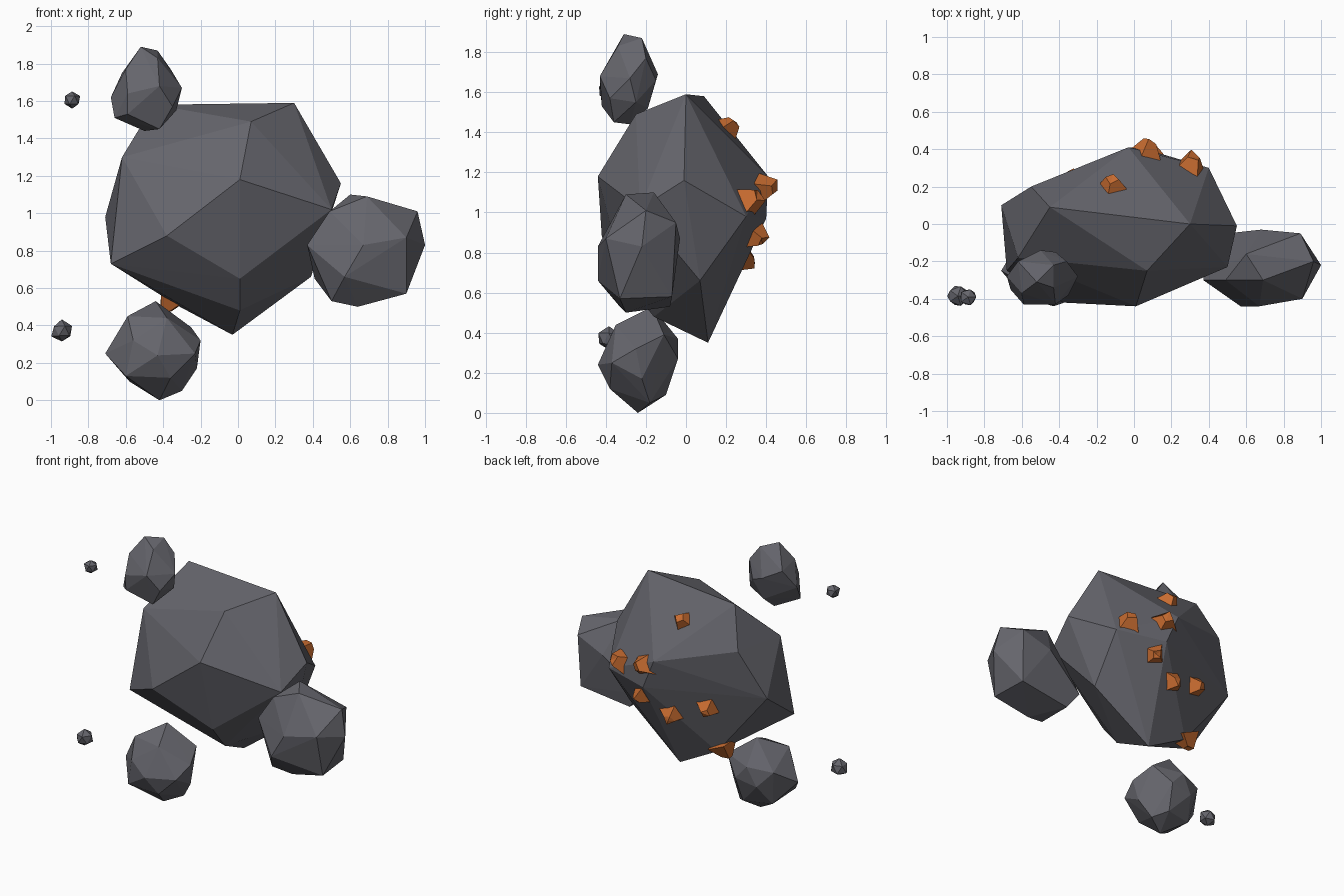
import bpy
import bmesh
import random
from mathutils import Vector, Matrix
from mathutils.bvhtree import BVHTree

random.seed(4)
default_cube = bpy.data.objects.get("Cube")
if default_cube:
    bpy.data.objects.remove(default_cube, do_unlink=True)


def make_material(name, colour):
    material = bpy.data.materials.new(name)
    material.use_nodes = True
    material.diffuse_color = colour
    shader = next(n for n in material.node_tree.nodes if n.type == "BSDF_PRINCIPLED")
    shader.inputs["Base Color"].default_value = colour
    shader.inputs["Roughness"].default_value = 0.9
    return material


stone = make_material("dark grey stone", (0.13, 0.13, 0.15, 1))
ore = make_material("orange ore", (0.58, 0.15, 0.03, 1))


def finish(bm, name, material):
    """Turn a bmesh into a flat shaded object."""
    bmesh.ops.recalc_face_normals(bm, faces=bm.faces)
    mesh = bpy.data.meshes.new(name)
    bm.to_mesh(mesh)
    bm.free()
    mesh.materials.append(material)
    obj = bpy.data.objects.new(name, mesh)
    bpy.context.collection.objects.link(obj)
    return obj


def hull(corners):
    """Faceted boulder: the convex hull of its corner points."""
    bm = bmesh.new()
    for corner in corners:
        bm.verts.new(corner)
    result = bmesh.ops.convex_hull(bm, input=bm.verts)
    loose = {e for e in result["geom_interior"] + result["geom_unused"]
             if isinstance(e, bmesh.types.BMVert)}
    bmesh.ops.delete(bm, geom=list(loose), context="VERTS")
    bmesh.ops.recalc_face_normals(bm, faces=bm.faces)
    return bm


# Main rock: front, top, sides, back and underside corners
main_corners = [
    (0.01, -0.44, 1.18), (0.07, -0.25, 1.49), (-0.38, -0.42, 0.88), (0.01, -0.3, 0.65),
    (0.3, 0, 1.59), (-0.45, 0.09, 1.58),
    (0.55, -0.01, 1.16), (0.5, -0.23, 1.02), (0.39, 0.07, 0.66),
    (-0.62, -0.18, 1.3), (-0.71, 0.1, 0.98), (-0.68, -0.25, 0.73), (-0.55, 0.2, 1.31),
    (-0.03, 0.41, 1.18), (0.06, 0.4, 0.97), (0.4, 0.3, 0.98),
    (0.01, -0.16, 0.48), (-0.03, 0.11, 0.35), (-0.33, 0.12, 0.51),
]

# Three loose boulders around it
side_corners = [
    (0.67, -0.44, 0.83), (0.57, -0.44, 0.66), (0.9, -0.4, 0.87), (0.37, -0.3, 0.83),
    (0.41, -0.06, 0.65), (0.5, -0.33, 0.53), (0.64, -0.3, 0.5), (0.9, -0.33, 0.57),
    (0.88, -0.07, 0.58), (1, -0.22, 0.83), (0.96, -0.2, 1.01), (0.69, -0.3, 1.09),
    (0.6, -0.16, 1.1), (0.49, -0.3, 1.01), (0.89, -0.05, 0.95), (0.68, -0.03, 0.87),
    (0.5, -0.08, 0.53),
]
upper_corners = [
    (-0.52, -0.31, 1.89), (-0.43, -0.22, 1.87), (-0.3, -0.28, 1.67), (-0.33, -0.25, 1.55),
    (-0.42, -0.36, 1.45), (-0.5, -0.28, 1.44), (-0.66, -0.35, 1.51), (-0.68, -0.28, 1.62),
    (-0.62, -0.2, 1.75), (-0.5, -0.14, 1.69), (-0.42, -0.15, 1.66), (-0.42, -0.43, 1.68),
    (-0.59, -0.43, 1.64), (-0.48, -0.19, 1.52), (-0.6, -0.37, 1.77), (-0.43, -0.34, 1.83),
    (-0.59, -0.42, 1.53), (-0.36, -0.2, 1.77), (-0.35, -0.38, 1.57),
]
lower_corners = [
    (-0.71, -0.25, 0.25), (-0.59, -0.32, 0.45), (-0.44, -0.17, 0.53), (-0.38, -0.35, 0.44),
    (-0.2, -0.25, 0.32), (-0.22, -0.22, 0.17), (-0.3, -0.18, 0.05), (-0.42, -0.24, 0),
    (-0.58, -0.15, 0.1), (-0.43, -0.44, 0.24), (-0.6, -0.38, 0.13), (-0.45, -0.04, 0.37),
    (-0.36, -0.04, 0.27), (-0.62, -0.1, 0.35), (-0.25, -0.11, 0.39), (-0.36, -0.38, 0.12),
    (-0.38, -0.1, 0.09), (-0.52, -0.05, 0.24), (-0.23, -0.37, 0.25), (-0.56, -0.4, 0.32),
]

main = hull(main_corners)
surface = BVHTree.FromBMesh(main)
finish(main, "main_rock", stone)
for name, corners in (("side_boulder", side_corners),
                      ("upper_boulder", upper_corners),
                      ("lower_boulder", lower_corners)):
    finish(hull(corners), name, stone)

# Two drifting pebbles
for name, centre, radius in (("upper_pebble", (-0.887, -0.39, 1.605), 0.05),
                             ("lower_pebble", (-0.942, -0.385, 0.37), 0.061)):
    bm = bmesh.new()
    bmesh.ops.create_icosphere(bm, subdivisions=1, radius=radius)
    for v in bm.verts:
        v.co *= random.uniform(0.88, 1.05)
    bmesh.ops.translate(bm, verts=bm.verts, vec=centre)
    finish(bm, name, stone)

# Ore crystals: crooked blunt chunks half sunk in the back of the main rock,
# each with its place and half width
crystals = [
    ((-0.12, 0.23, 1.44), 0.1), ((0.08, 0.41, 1.12), 0.11), ((0.31, 0.33, 1.07), 0.125),
    ((0.115, 0.34, 0.88), 0.1), ((-0.09, 0.3, 0.77), 0.1), ((-0.34, 0.26, 0.85), 0.1),
    ((-0.39, 0.1, 0.5), 0.1),
]
for number, (place, width) in enumerate(crystals, 1):
    point, normal, face, distance = surface.find_nearest(Vector(place))
    bm = bmesh.new()
    bmesh.ops.create_cone(bm, cap_ends=True, cap_tris=True, segments=4, radius1=width,
                          radius2=width * 0.35, depth=width)
    for v in bm.verts:
        v.co.x *= random.uniform(0.8, 1.15)
        v.co.y *= random.uniform(0.8, 1.15)
        v.co.z += random.uniform(-0.15, 0.15) * width
    turn = normal.to_track_quat("Z", "Y").to_matrix().to_4x4()
    spin = Matrix.Rotation(random.uniform(0, 3), 4, "Z")
    bm.transform(Matrix.Translation(point + normal * 0.01) @ turn @ spin)
    finish(bm, f"ore_crystal_{number}", ore)
